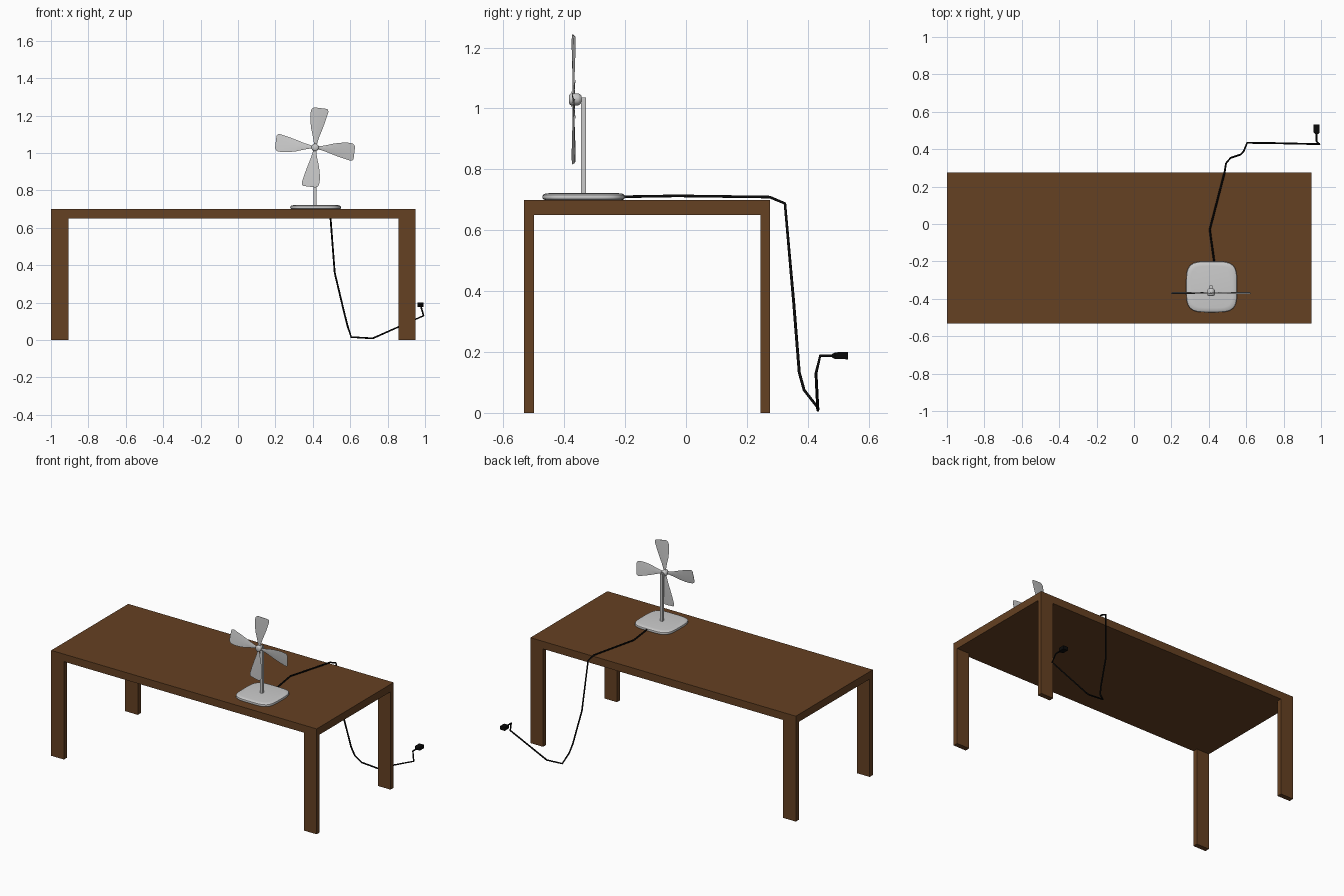
import bpy, bmesh, math
from mathutils import Vector, Matrix

if "Cube" in bpy.data.objects:
    bpy.data.objects.remove(bpy.data.objects["Cube"])


def material(name, rgb):
    m = bpy.data.materials.new(name)
    m.diffuse_color = (*rgb, 1)
    m.use_nodes = True
    m.node_tree.nodes["Principled BSDF"].inputs["Base Color"].default_value = m.diffuse_color
    return m


WOOD = material("wood", (0.13, 0.052, 0.016))
BLACK = material("black_rubber", (0.003, 0.003, 0.003))


def finish(name, bm, mat=None, smooth=False):
    bmesh.ops.recalc_face_normals(bm, faces=bm.faces)
    me = bpy.data.meshes.new(name)
    bm.to_mesh(me)
    bm.free()
    ob = bpy.data.objects.new(name, me)
    bpy.context.collection.objects.link(ob)
    if mat:
        me.materials.append(mat)
    if smooth:
        bpy.ops.object.select_all(action='DESELECT')
        ob.select_set(True)
        bpy.context.view_layer.objects.active = ob
        bpy.ops.object.shade_smooth_by_angle(angle=math.radians(40))
    return ob


def box(name, lo, hi, mat=None, bevel=0):
    lo, hi = Vector(lo), Vector(hi)
    bm = bmesh.new()
    bmesh.ops.create_cube(bm, size=1, matrix=Matrix.Translation((lo + hi) / 2)
                          @ Matrix.Diagonal((*(hi - lo), 1)))
    if bevel:
        bmesh.ops.bevel(bm, geom=bm.edges[:], offset=bevel, segments=2,
                        profile=0.5, affect='EDGES')
    return finish(name, bm, mat)


def loft(name, rings, mat=None, smooth=True):
    bm = bmesh.new()
    loops = [[bm.verts.new(p) for p in r] for r in rings]
    n = len(loops[0])
    for a, b in zip(loops, loops[1:]):
        for i in range(n):
            j = (i + 1) % n
            bm.faces.new((a[i], a[j], b[j], b[i]))
    bm.faces.new(loops[0])
    bm.faces.new(loops[-1])
    return finish(name, bm, mat, smooth)


# Table top and four flat legs
X0, X1, Y0, Y1 = -1.0, 0.95, -0.532, 0.276
box("table_top", (X0, Y0, 0.65), (X1, Y1, 0.70), WOOD)
for sx, x in (("left", X0), ("right", X1 - 0.093)):
    for sy, y in (("front", Y0), ("back", Y1 - 0.032)):
        box(f"{sy}_{sx}_leg", (x, y, 0), (x + 0.093, y + 0.032, 0.65), WOOD)

# Fan base: soft rounded square
def soft_square(r, z, n=48, e=4.2):
    pts = []
    for i in range(n):
        t = 2 * math.pi * i / n
        c, s = math.cos(t), math.sin(t)
        k = r / (abs(c) ** e + abs(s) ** e) ** (1 / e)
        pts.append((0.415 + k * c, -0.336 + k * s, z))
    return pts


loft("fan_base", [soft_square(r, z) for r, z in (
    (0.128, 0.700), (0.134, 0.703), (0.136, 0.709), (0.134, 0.716),
    (0.127, 0.720), (0.112, 0.722))])

# Fan pole
box("fan_pole", (0.404, -0.345, 0.718), (0.420, -0.329, 1.036))

# Hub: rounded drum facing the front
HX, HY, HZ = 0.412, -0.368, 1.03
loft("fan_hub", [[(HX + r * math.cos(i * math.pi / 8), y,
                   HZ + r * math.sin(i * math.pi / 8)) for i in range(16)]
                 for y, r in ((-0.384, 0.013), (-0.381, 0.018), (-0.376, 0.020),
                              (-0.354, 0.020), (-0.349, 0.017), (-0.344, 0.012))])

# Four pitched blades: (distance from hub, left edge, right edge)
OUTLINE = [(0.008, -0.007, 0.007), (0.03, -0.011, 0.010), (0.06, -0.020, 0.016),
           (0.10, -0.034, 0.027), (0.14, -0.043, 0.037), (0.17, -0.047, 0.043),
           (0.195, -0.046, 0.048), (0.206, -0.040, 0.046), (0.212, -0.030, 0.039)]
PITCH = Matrix.Rotation(math.radians(8), 4, 'Z')
for k in range(4):
    place = (Matrix.Translation((HX, HY - 0.001, HZ))
             @ Matrix.Rotation(math.radians(7 + 90 * k), 4, 'Y') @ PITCH)
    rings = []
    for d, a, b in OUTLINE:
        m, h = (a + b) / 2, 0.004 - 0.011 * d
        rings.append([place @ Vector(p) for p in (
            (a, 0, d), (m, -h, d), (b, 0, d), (m, h, d))])
    loft(f"fan_blade_{k + 1}", rings)

# Power cord hanging off the back edge
PATH = [(0.43, -0.21, 0.710), (0.405, -0.03, 0.713), (0.484, 0.275, 0.709),
        (0.492, 0.325, 0.688), (0.517, 0.354, 0.36), (0.571, 0.372, 0.133),
        (0.586, 0.388, 0.075), (0.605, 0.434, 0.016), (0.72, 0.433, 0.009),
        (0.992, 0.427, 0.13), (0.976, 0.441, 0.188), (0.976, 0.490, 0.188)]
cu = bpy.data.curves.new("power_cord", 'CURVE')
cu.dimensions = '3D'
cu.bevel_depth = 0.005
cu.bevel_resolution = 1
cu.use_fill_caps = True
sp = cu.splines.new('POLY')
sp.points.add(len(PATH) - 1)
for p, co in zip(sp.points, PATH):
    p.co = (*co, 1)
cu.materials.append(BLACK)
bpy.context.collection.objects.link(bpy.data.objects.new("power_cord", cu))

# Plug with tapered neck
def rect(y, w, h):
    return [(0.976 + a * w, y, 0.188 + b * h)
            for a, b in ((-1, -1), (1, -1), (1, 1), (-1, 1))]


loft("plug", [rect(0.480, 0.007, 0.006), rect(0.490, 0.017, 0.011),
              rect(0.532, 0.017, 0.012)], BLACK, smooth=False)
